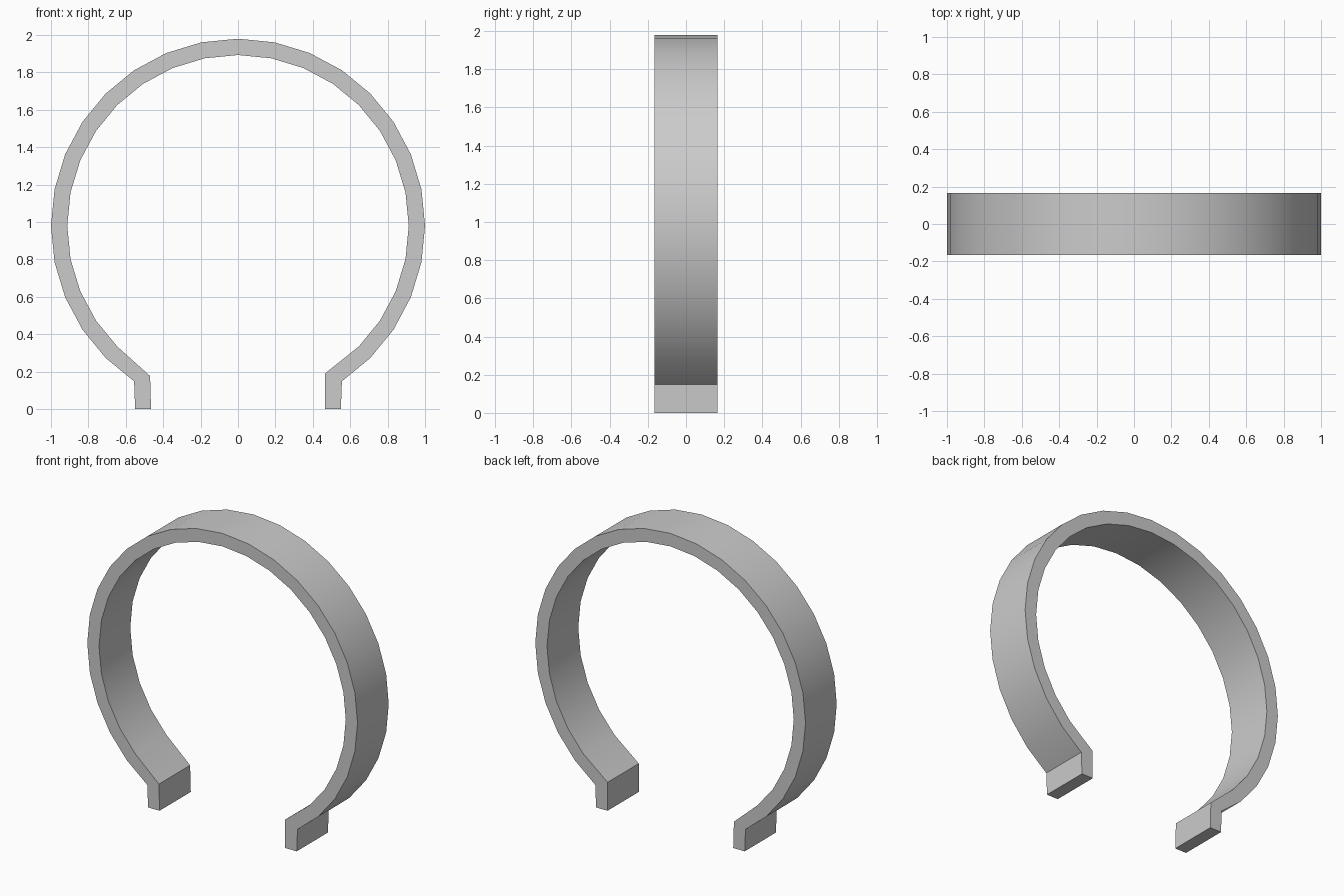
import bpy, bmesh
from math import sin, cos, radians

if "Cube" in bpy.data.objects:
    bpy.data.objects.remove(bpy.data.objects["Cube"])

HALF_DEPTH = 0.165
CENTRE_Z = 0.98
STEP = 11.25          # 32-sided circle


def arc(radius, last):
    """Points on the ring, clockwise from lower left to lower right."""
    return [(radius * sin(radians(i * STEP)), CENTRE_Z + radius * cos(radians(i * STEP)))
            for i in range(-last, last + 1)]


# Outer and inner outlines, each ending in a short vertical foot
outer = [(-0.55, 0)] + arc(1.0, 13) + [(0.55, 0)]
inner = [(-0.465, 0), (-0.47, 0.177)] + arc(0.913, 12) + [(0.465, 0.19), (0.465, 0)]

# Front face strip between the outlines, then extruded to the back
bm = bmesh.new()
out_v = [bm.verts.new((x, -HALF_DEPTH, z)) for x, z in outer]
in_v = [bm.verts.new((x, -HALF_DEPTH, z)) for x, z in inner]
for i in range(len(out_v) - 1):
    bm.faces.new((out_v[i], out_v[i + 1], in_v[i + 1], in_v[i]))
result = bmesh.ops.extrude_face_region(bm, geom=bm.faces[:], use_keep_orig=True)
for v in result["geom"]:
    if isinstance(v, bmesh.types.BMVert):
        v.co.y = HALF_DEPTH
bmesh.ops.recalc_face_normals(bm, faces=bm.faces[:])

mesh = bpy.data.meshes.new("open_ring_band")
bm.to_mesh(mesh)
bm.free()
band = bpy.data.objects.new("open_ring_band", mesh)
bpy.context.collection.objects.link(band)

# Smooth around the ring, sharp at rims and feet
bpy.context.view_layer.objects.active = band
band.select_set(True)
bpy.ops.object.shade_smooth_by_angle(angle=radians(30))
